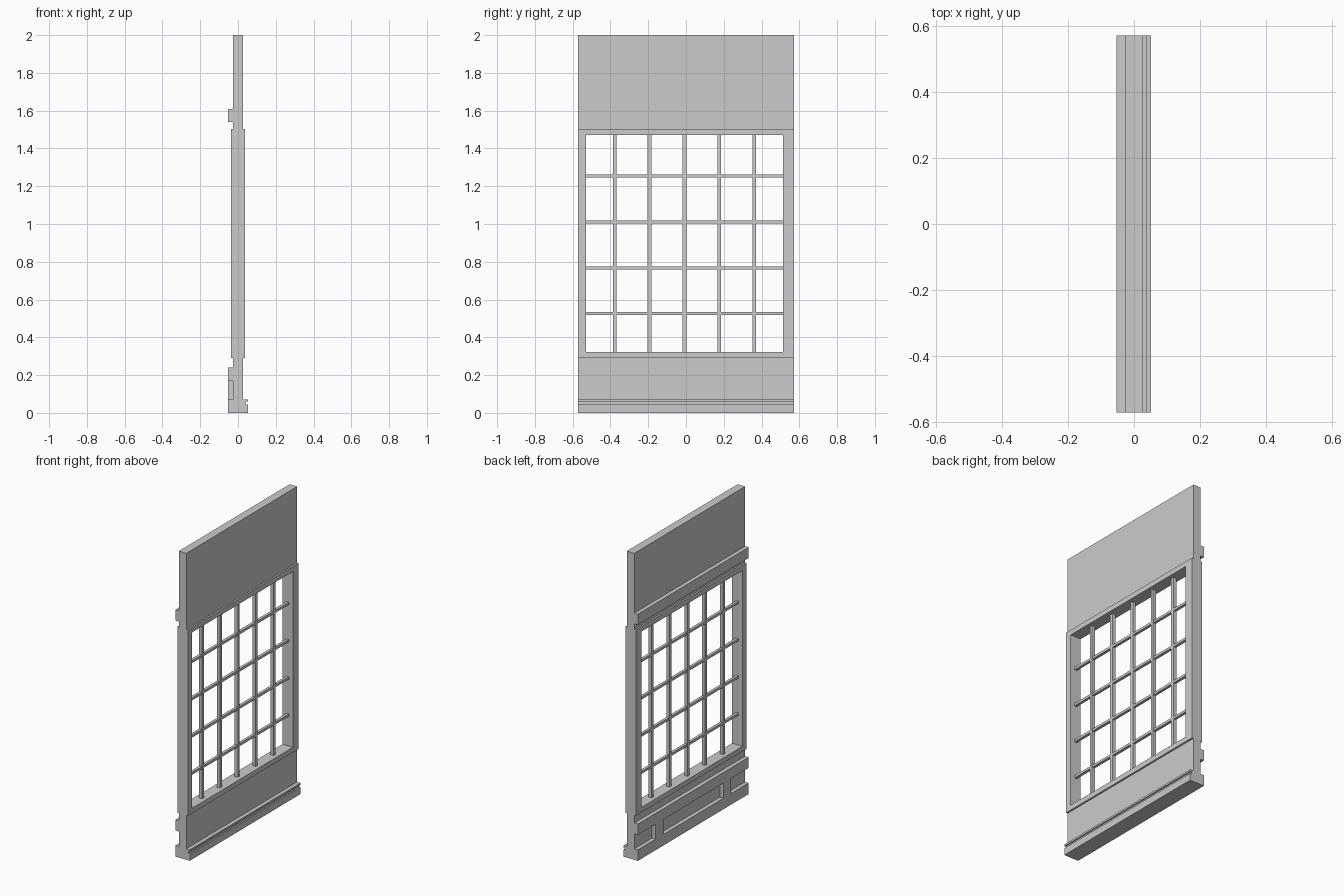
import bpy

if "Cube" in bpy.data.objects:
    bpy.data.objects.remove(bpy.data.objects["Cube"])

HALF = 0.571                    # half the panel length along y
WALL, FRAME, TRIM = 0.027, 0.038, 0.053   # half thicknesses along x
OPEN_Y, OPEN_Z = (-0.529, 0.513), (0.323, 1.47)
FRAME_Z = (0.29, 1.503)

grey = bpy.data.materials.new("plain grey")
grey.use_nodes = True
colour = (0.6, 0.6, 0.6, 1)
grey.diffuse_color = colour
grey.node_tree.nodes["Principled BSDF"].inputs["Base Color"].default_value = colour


def make(name, verts, faces):
    mesh = bpy.data.meshes.new(name)
    mesh.from_pydata(verts, [], faces)
    mesh.materials.append(grey)
    obj = bpy.data.objects.new(name, mesh)
    bpy.context.collection.objects.link(obj)
    return obj


def extrude(name, profile, lo, hi, axis):
    """Prism from a counter-clockwise profile: (x, z) along y, or (y, z) along x."""
    place = (lambda p, d: (p[0], d, p[1])) if axis == "y" else (lambda p, d: (d, p[0], p[1]))
    n = len(profile)
    verts = [place(p, d) for d in (lo, hi) for p in profile]
    faces = [tuple(range(n)), tuple(range(2 * n - 1, n - 1, -1))]
    faces += [(i, i + n, (i + 1) % n + n, (i + 1) % n) for i in range(n)]
    if axis == "x":
        faces = [f[::-1] for f in faces]
    return make(name, verts, faces)


def box(name, x, y, z):
    profile = [(x[0], z[0]), (x[1], z[0]), (x[1], z[1]), (x[0], z[1])]
    return extrude(name, profile, y[0], y[1], "y")


def rect(y, z):
    return [(y[0], z[0]), (y[1], z[0]), (y[1], z[1]), (y[0], z[1])]


# Upper wall with its outer ledge
full = (-HALF, HALF)
box("upper_wall", (-WALL, WALL), full, (FRAME_Z[1], 2.0))
box("upper_ledge", (-TRIM, -WALL), full, (1.54, 1.61))

# Lower wall and base, one profile with sill rail, plinth and grooved skirting
lower = [(-TRIM, 0), (0.052, 0), (0.052, 0.045), (0.043, 0.045), (0.043, 0.06),
         (0.052, 0.06), (0.052, 0.072), (WALL, 0.072), (WALL, FRAME_Z[0]),
         (-WALL, FRAME_Z[0]), (-WALL, 0.24), (-TRIM, 0.24), (-TRIM, 0.17),
         (-WALL, 0.17), (-WALL, 0.072), (-TRIM, 0.072)]
extrude("lower_wall", lower, -HALF, HALF, "y")

# Short posts between plinth and rail
for side, label in ((-1, "front"), (1, "back")):
    y = sorted((side * 0.31, side * 0.39))
    box(label + "_post", (-TRIM, -WALL), y, (0.072, 0.17))

# Window frame: a ring around the opening
outer, inner = rect(full, FRAME_Z), rect(OPEN_Y, OPEN_Z)
ring = [(x, *p) for x in (-FRAME, FRAME) for loop in (outer, inner) for p in loop]
faces = []
for i in range(4):
    j = (i + 1) % 4
    faces += [(i, i + 4, j + 4, j), (i + 8, j + 8, j + 12, i + 12),
              (i, j, j + 8, i + 8), (i + 4, i + 12, j + 12, j + 4)]
make("window_frame", ring, faces)

# Window bars
for i in range(5):
    y = -0.008 + (i - 2) * 0.1845
    box(f"upright_bar_{i + 1}", (-0.011, 0.011), (y - 0.01, y + 0.01), OPEN_Z)
for i in range(4):
    z = 0.525 + i * 0.243
    box(f"cross_bar_{i + 1}", (-0.009, 0.009), OPEN_Y, (z - 0.008, z + 0.008))
